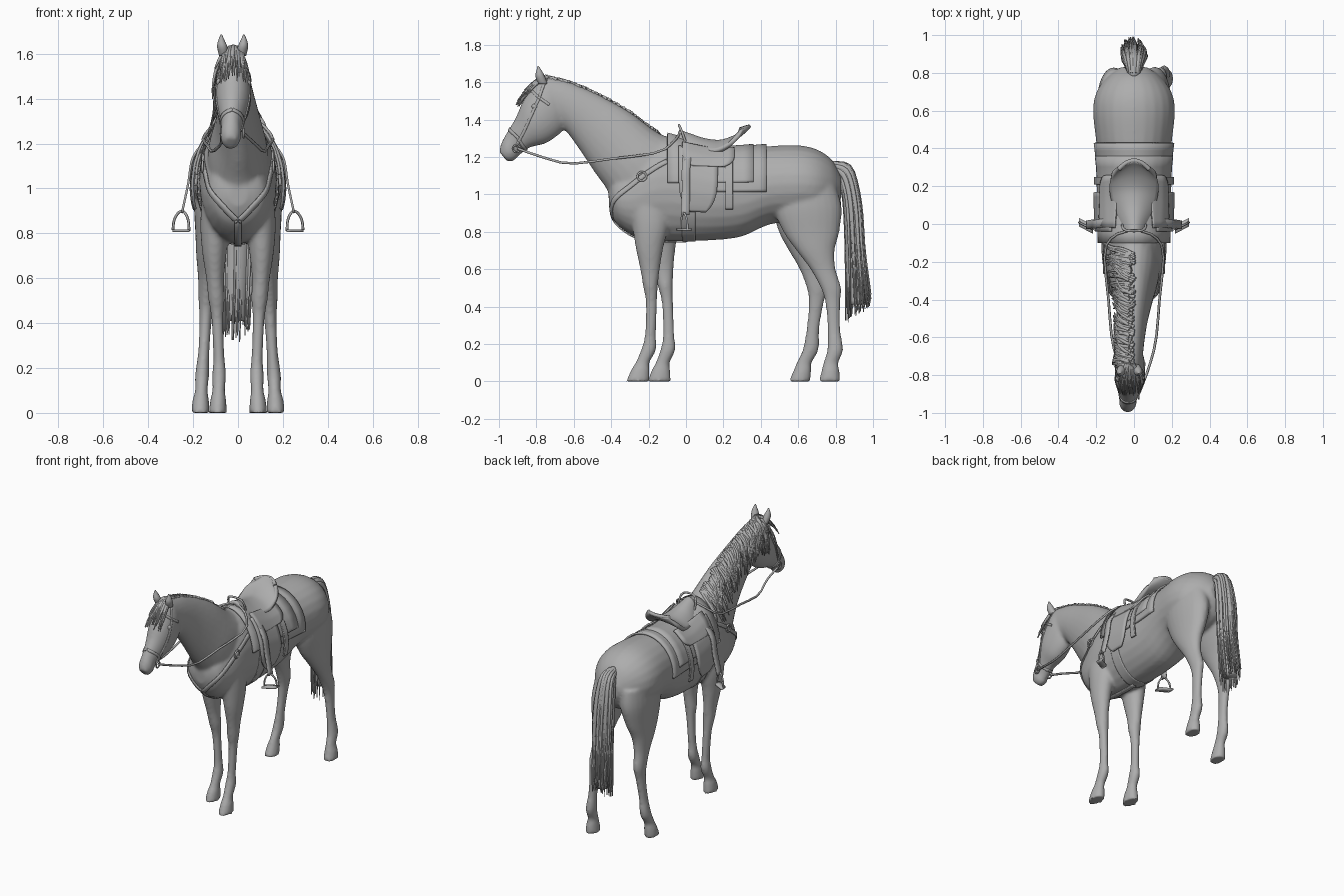
import bpy, bmesh, math, random
from mathutils import Vector as V
from mathutils.bvhtree import BVHTree

random.seed(4)
cube = bpy.data.objects.get("Cube")
if cube:
    bpy.data.objects.remove(cube)

grey = bpy.data.materials.new("plain grey")
grey.use_nodes = True
GREY = (0.42, 0.42, 0.42, 1)
grey.diffuse_color = GREY
grey.node_tree.nodes["Principled BSDF"].inputs["Base Color"].default_value = GREY


def spline(pts, t):
    """Smooth point on a list of equal-length tuples, t from 0 to 1."""
    f = t * (len(pts) - 1)
    i = min(int(f), len(pts) - 2)
    f -= i
    a, b, c, d = (pts[max(0, min(len(pts) - 1, i + k))] for k in (-1, 0, 1, 2))
    return [q + f / 2 * (r - p + f * (2 * p - 5 * q + 4 * r - s + f * (3 * (q - r) + s - p)))
            for p, q, r, s in zip(a, b, c, d)]


def finish(name, bm):
    bmesh.ops.recalc_face_normals(bm, faces=bm.faces)
    me = bpy.data.meshes.new(name)
    bm.to_mesh(me)
    bm.free()
    me.materials.append(grey)
    me.polygons.foreach_set("use_smooth", [True] * len(me.polygons))
    ob = bpy.data.objects.new(name, me)
    bpy.context.collection.objects.link(ob)
    return ob


def loft(bm, rows, sides=24, steps=4):
    """Closed tube of ellipses; row = edge A (y, z), edge B (y, z), half width, x."""
    n = (len(rows) - 1) * steps
    rings = []
    for k in range(n + 1):
        ya, za, yb, zb, w, x = spline(rows, k / n)
        mid, half = V((x, (ya + yb) / 2, (za + zb) / 2)), V((0, (ya - yb) / 2, (za - zb) / 2))
        turn = [2 * math.pi * j / sides for j in range(sides)]
        rings.append([bm.verts.new(mid + half * math.cos(a) + V((w * math.sin(a), 0, 0))) for a in turn])
    for r, q in zip(rings, rings[1:]):
        for j in range(sides):
            bm.faces.new((r[j - 1], r[j], q[j], q[j - 1]))
    bm.faces.new(rings[0])
    bm.faces.new(rings[-1])


def sheet(name, fn, nu, nv, thick):
    """Thin solid sheet through fn(u, v), both from 0 to 1."""
    bm = bmesh.new()
    g = [[bm.verts.new(fn(i / nu, j / nv)) for j in range(nv + 1)] for i in range(nu + 1)]
    for i in range(nu):
        for j in range(nv):
            bm.faces.new((g[i][j], g[i + 1][j], g[i + 1][j + 1], g[i][j + 1]))
    ob = finish(name, bm)
    mod = ob.modifiers.new("thickness", "SOLIDIFY")
    mod.thickness, mod.offset = thick, 0
    return ob


def tubes(name, paths, radius, taper=False):
    """One object of round strands along smooth paths."""
    cu = bpy.data.curves.new(name, "CURVE")
    cu.dimensions, cu.bevel_depth, cu.bevel_resolution, cu.use_fill_caps = "3D", radius, 1, True
    for path in paths:
        sp = cu.splines.new("POLY")
        n = 14
        sp.points.add(n)
        for k, p in enumerate(sp.points):
            p.co = (*spline(path, k / n), 1)
            p.radius = 1 - 0.8 * (k / n) ** 2 if taper else 1
        sp.use_smooth = True
    cu.materials.append(grey)
    ob = bpy.data.objects.new(name, cu)
    bpy.context.collection.objects.link(ob)
    return ob


# Body: torso, neck, head and legs lofted, then fused
torso = [(-.415, 1.02, -.41, .92, .04), (-.385, 1.1, -.37, .84, .115), (-.3, 1.17, -.28, .775, .15),
         (-.2, 1.27, -.2, .755, .168), (-.1, 1.31, -.1, .75, .174), (0, 1.28, 0, .75, .178),
         (.15, 1.24, .15, .755, .183), (.3, 1.245, .3, .775, .186), (.45, 1.258, .45, .84, .202),
         (.6, 1.262, .6, .85, .217), (.7, 1.24, .7, .86, .198), (.78, 1.185, .78, .9, .14),
         (.83, 1.1, .83, .98, .07)]
neck = [(-.04, 1.29, -.37, .9, .14, 0), (-.15, 1.33, -.42, 1.02, .13, 0), (-.3, 1.44, -.49, 1.12, .1, 0),
        (-.46, 1.53, -.57, 1.24, .082, -.01), (-.62, 1.6, -.645, 1.34, .072, -.018),
        (-.75, 1.63, -.7, 1.37, .065, -.02)]
head = [(-.72, 1.63, -.63, 1.42, .05, -.02), (-.78, 1.61, -.66, 1.34, .075, -.02),
        (-.865, 1.51, -.745, 1.275, .08, -.022), (-.91, 1.41, -.835, 1.25, .06, -.025),
        (-.955, 1.335, -.89, 1.21, .045, -.03), (-.985, 1.28, -.92, 1.18, .046, -.033),
        (-1, 1.23, -.955, 1.175, .03, -.033)]
# Leg rows: front y, back y, height, half width, x
foreleg = [(-.32, -.1, 1, .07, .085), (-.29, -.09, .85, .068, .1), (-.27, -.12, .72, .055, .105),
           (-.245, -.14, .6, .04, .102), (-.23, -.15, .51, .037, .096), (-.215, -.155, .42, .027, .092),
           (-.22, -.16, .25, .025, .085), (-.24, -.16, .17, .031, .084), (-.27, -.195, .1, .028, .086),
           (-.295, -.195, .06, .035, .088), (-.32, -.195, 0, .041, .09)]
hindleg = [(.5, .8, 1.05, .085, .1), (.47, .832, .93, .088, .108), (.52, .82, .8, .07, .12),
           (.59, .795, .7, .054, .132), (.665, .8, .6, .04, .138), (.72, .83, .5, .035, .141),
           (.745, .825, .42, .028, .144), (.757, .825, .28, .025, .152), (.755, .84, .17, .031, .16),
           (.735, .815, .1, .028, .163), (.725, .82, .06, .036, .166), (.71, .825, 0, .042, .168)]
bm = bmesh.new()
loft(bm, [(*r, 0) for r in torso])
loft(bm, neck)
loft(bm, head)
for rows, base, slope in ((foreleg, .115, -.07), (hindleg, -.16, .17)):
    for side in (1, -1):
        off = [(base + slope * r[2]) * (side < 0) for r in rows]
        loft(bm, [(f + o, z, b + o, z, w, side * x) for (f, b, z, w, x), o in zip(rows, off)])
body = finish("horse_body", bm)
mod = body.modifiers.new("fuse", "REMESH")
mod.mode, mod.voxel_size, mod.use_smooth_shade = "VOXEL", .01, True
mod = body.modifiers.new("relax", "SMOOTH")
mod.factor, mod.iterations = .5, 7
skin = BVHTree.FromObject(body, bpy.context.evaluated_depsgraph_get())


def snap(p, lift):
    loc, nor, _, _ = skin.find_nearest(V(p))
    return loc + nor * lift


def strap(name, path, half, lift=.005, n=24):
    """Flat strap lying on the skin along a path."""
    def fn(u, v):
        loc, nor, _, _ = skin.find_nearest(V(spline(path, u)))
        along = V(spline(path, min(1, u + .02))) - V(spline(path, max(0, u - .02)))
        return loc + nor * lift + along.cross(nor).normalized() * half * (2 * v - 1)
    return sheet(name, fn, n, 2, .007)


def patch(name, y0, y1, a0, a1, lift, thick, taper=0, n=24):
    """Sheet wrapped round the barrel between two angles from the spine."""
    def fn(u, v):
        a = math.radians(a0 + (a1 - a0) * u)
        ym, yh = (y0 + y1) / 2, (y1 - y0) / 2 * (1 - taper * u ** 6)
        c, d = V((0, ym + yh * (2 * v - 1), 1)), V((math.sin(a), 0, math.cos(a)))
        loc = skin.ray_cast(c + d, -d)[0] or c + d * .2
        return loc + d * lift
    return sheet(name, fn, n, 8, thick)


# Ears and eyes
for side, word in ((1, "left"), (-1, "right")):
    bm = bmesh.new()
    x = -.024
    loft(bm, [(-.79, 1.59, -.74, 1.59, .02, x + side * .04), (-.805, 1.63, -.755, 1.63, .023, x + side * .046),
              (-.8, 1.66, -.77, 1.66, .014, x + side * .05), (-.793, 1.685, -.788, 1.685, .003, x + side * .05)], 12)
    finish(word + "_ear", bm)
    bm = bmesh.new()
    bmesh.ops.create_uvsphere(bm, u_segments=16, v_segments=10, radius=.017)
    bmesh.ops.translate(bm, verts=bm.verts, vec=snap((side * .1, -.825, 1.48), -.009))
    finish(word + "_eye", bm)

# Mane: strands from the crest falling over the right side of the neck
crest = [r[:2] for r in neck[1:]]
locks = []
for k in range(110):
    y, z = spline(crest, k / 109)
    drop, sweep = random.uniform(.1, .24), random.uniform(-.04, .1)
    x0 = random.uniform(-.03, .01)
    locks.append([snap((x0 - .12 * f ** .6, y + sweep * f, z + .01 - drop * f), .003 + .014 * f)
                  for f in (0, .25, .5, .75, 1)])
tubes("mane", locks, .01, True)
locks = []
for k in range(40):
    x, reach = random.uniform(-.08, .07), random.uniform(.6, 1.15)
    locks.append([snap((-.02 + x * (.4 + .6 * f), -.74 - .16 * f * reach, 1.65 - .15 * f * reach), .006 + .024 * f)
                  for f in (0, .3, .6, 1)])
tubes("forelock", locks, .009, True)

# Tail: solid dock with hair strands around it
bm = bmesh.new()
loft(bm, [(.78, 1.18, .8, 1.1, .03, 0), (.86, 1.155, .82, 1.05, .045, 0), (.922, 1, .84, .96, .06, 0),
          (.945, .75, .85, .75, .06, -.005), (.955, .55, .855, .55, .055, -.01), (.965, .41, .87, .41, .045, -.01)], 16)
finish("tail_core", bm)
hairs = []
for k in range(80):
    a, r = random.uniform(0, 2 * math.pi), random.uniform(.75, 1)
    s, c = math.sin(a) * r, math.cos(a) * r
    end = random.uniform(.35, .42) + .05 * c
    hairs.append([(s * .025, .8, 1.14 + c * .03), (s * .048, .855 + c * .03, 1.1 + c * .04),
                  (s * .068, .89 + c * .045, .95), (s * .07, .905 + c * .052, .7),
                  (s * .066 - .01, .922 + c * .07, end)])
tubes("tail_hair", hairs, .012, True)

# Saddle pads, flaps, straps and girth
patch("blanket", .1, .43, -86, 86, .009, .012, n=40)
patch("saddle_pad", -.1, .36, -72, 72, .015, .012, n=40)
patch("girth", -.02, .05, 60, 300, .001, .008, n=48)
for side, word in ((1, "left"), (-1, "right")):
    patch(word + "_flap", -.04, .17, side * 25, side * 116, .027, .012, .6)
    patch(word + "_billet", .21, .25, side * 40, side * 112, .023, .01)
    patch(word + "_skirt", -.02, .26, side * 20, side * 50, .032, .012, .4)

# Seat: dished sheet rising to a pommel and a wide cantle
ridge = [(-.04, 1.335, .05), (.03, 1.31, .075), (.1, 1.288, .1), (.18, 1.28, .12),
         (.25, 1.3, .125), (.3, 1.33, .115), (.335, 1.362, .08)]


def seat_point(u, v):
    y, z, w = spline(ridge, u)
    s = 2 * v - 1
    return V((s * w, y - .045 * s * s * u, z - s * s * (.015 * u + .06 * (1 - u * u))))


sheet("saddle_seat", seat_point, 24, 16, .024)
tubes("cantle_roll", [[seat_point(1, k / 6) for k in range(7)]], .012)
tubes("pommel_handle", [[(-.06, 0, 1.27), (-.06, -.02, 1.33), (-.035, -.035, 1.365), (.035, -.035, 1.365),
                         (.06, -.02, 1.33), (.06, 0, 1.27)]], .007)

# Stirrups and leathers
for side, word in ((1, "left"), (-1, "right")):
    hang = [(side * .13, .01, 1.23), (side * .2, 0, 1.14), (side * .222, 0, 1.02), (side * .25, -.005, .89)]
    sheet(word + "_stirrup_leather", lambda u, v: V(spline(hang, u)) + V((0, .045 * (v - .5), 0)), 12, 2, .01)
    arch = [(.218, .81), (.222, .86), (.24, .895), (.262, .895), (.284, .86), (.29, .815)]
    tubes(word + "_stirrup", [[(side * x, (x - .254) * .5 - .01, z) for x, z in arch]], .006)
    sheet(word + "_stirrup_tread",
          lambda u, v: V((side * (.216 + .076 * u), .045 * (v - .5) + .04 * (u - .5) - .01, .812)), 4, 2, .012)

# Breast collar, with rings, and the strap down to the girth
for side, word in ((1, "left"), (-1, "right")):
    strap(word + "_breast_strap", [(0, -.42, .83), (side * .09, -.42, .93), (side * .15, -.34, 1.02),
                                   (side * .17, -.24, 1.1), (side * .18, -.1, 1.19)], .013)
    ring = snap((side * .17, -.24, 1.1), .01)
    tubes(word + "_breast_ring", [[ring + V((0, .024 * math.cos(k * math.pi / 6), .024 * math.sin(k * math.pi / 6)))
                                   for k in range(13)]], .006)
strap("chest_strap", [(0, -.42, .84), (0, -.33, .77), (0, -.2, .73), (0, 0, .73)], .015)

# Bridle and reins
for side, word in ((1, "left"), (-1, "right")):
    x = -.025
    strap(word + "_cheek_strap", [(x + side * .04, -.75, 1.62), (x + side * .1, -.8, 1.5),
                                  (x + side * .09, -.86, 1.36), (x + side * .07, -.91, 1.25)], .007, .001)
    strap(word + "_noseband", [(x, -.96, 1.36), (x + side * .08, -.91, 1.3), (x, -.84, 1.22)], .008, .001)
    strap(word + "_browband", [(x, -.84, 1.57), (x + side * .08, -.8, 1.53), (x + side * .09, -.73, 1.48)], .007, .001)
    tubes(word + "_bit_ring", [[(x + side * .05, -.905 + .02 * math.cos(k * math.pi / 6),
                                 1.245 + .02 * math.sin(k * math.pi / 6)) for k in range(13)]], .005)
    tubes(word + "_rein", [[(x + side * .05, -.9, 1.245), (side * .075, -.77, 1.2), (side * .115, -.62, 1.165),
                            (side * .135, -.4, 1.19), (side * .155, -.15, 1.225), (side * .1, -.06, 1.29),
                            (0, -.03, 1.335)]], .007)
